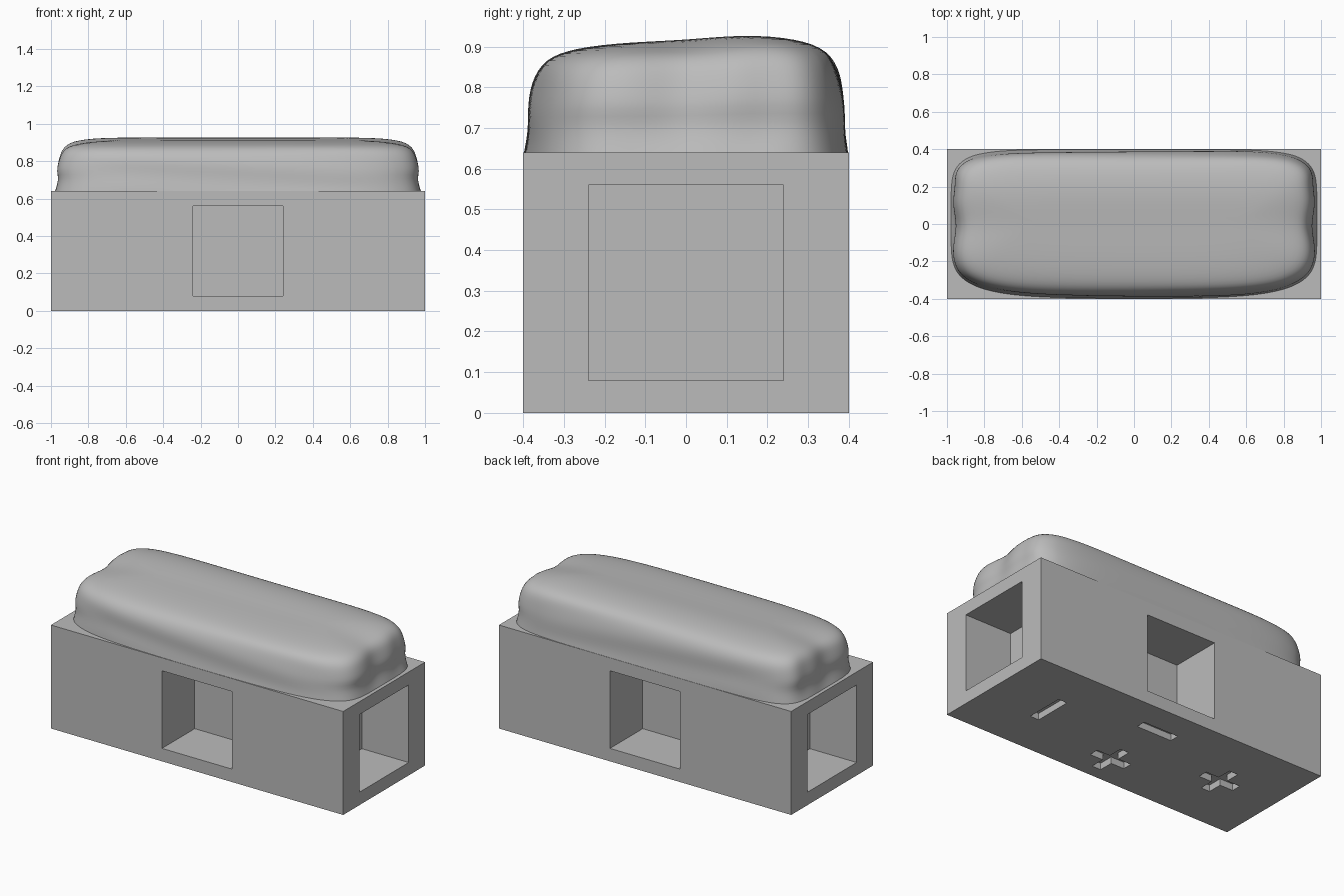
import bpy, bmesh, math

if "Cube" in bpy.data.objects:
    bpy.data.objects.remove(bpy.data.objects["Cube"])

grey = bpy.data.materials.new("plain grey")
grey.diffuse_color = (0.5, 0.5, 0.5, 1)
grey.use_nodes = True
grey.node_tree.nodes["Principled BSDF"].inputs["Base Color"].default_value = grey.diffuse_color


def new_object(name, bm):
    mesh = bpy.data.meshes.new(name)
    bmesh.ops.recalc_face_normals(bm, faces=bm.faces[:])
    bm.to_mesh(mesh)
    bm.free()
    mesh.materials.append(grey)
    ob = bpy.data.objects.new(name, mesh)
    bpy.context.collection.objects.link(ob)
    return ob


def box(name, lo, hi):
    bm = bmesh.new()
    bmesh.ops.create_cube(bm, size=1)
    for v in bm.verts:
        v.co = [(a + b) / 2 + c * (b - a) for a, b, c in zip(lo, hi, v.co)]
    return new_object(name, bm)


def cut(target, lo, hi):
    cutter = box("cutter", lo, hi)
    cutter.hide_render = True
    mod = target.modifiers.new("cut", 'BOOLEAN')
    mod.operation, mod.solver, mod.object = 'DIFFERENCE', 'EXACT', cutter
    bpy.context.view_layer.objects.active = target
    bpy.ops.object.modifier_apply(modifier=mod.name)
    bpy.data.objects.remove(cutter)


# Rectangular base block
base = box("base_block", (-1, -0.4, 0), (1, 0.4, 0.64))

# Square pockets, one in each of the four sides
for s in (-1, 1):
    ys, xs = sorted((s * 0.08, s * 0.45)), sorted((s * 0.68, s * 1.05))
    cut(base, (-0.24, ys[0], 0.08), (0.24, ys[1], 0.56))
    cut(base, (xs[0], -0.24, 0.08), (xs[1], 0.24, 0.56))

# Bars and crosses sunk into the underside
L, W, D = 0.12, 0.03, 0.04
for x, y, along_x, along_y in ((0.61, 0, 0, 1), (0, 0.2, 1, 0),
                               (0, -0.2, 1, 1), (-0.61, 0, 1, 1)):
    if along_x:
        cut(base, (x - L, y - W, -0.05), (x + L, y + W, D))
    if along_y:
        cut(base, (x - W, y - L, -0.05), (x + W, y + L, D))

# Soft loaf-shaped top: stacked rounded rings (end inset, side inset, height)
PROFILE = [(0, 0, 0), (0.008, 0.004, 0.12), (0.014, 0.008, 0.26), (0.004, 0.012, 0.40),
           (0.010, 0.016, 0.53), (0.020, 0.022, 0.66), (0.032, 0.033, 0.77),
           (0.055, 0.052, 0.86), (0.09, 0.085, 0.92), (0.15, 0.13, 0.96),
           (0.22, 0.19, 0.985), (0.30, 0.26, 0.998), (0.38, 0.33, 1), (0.45, 0.385, 1)]
NX, NY = 40, 20


def gauss(v, centre, width):
    return math.exp(-((v - centre) / width) ** 2)


def top_height(y):
    # the top rises gently from the front towards the back
    return 0.275 + 0.035 * y + 0.008 * gauss(y, 0.16, 0.14)


def loaf_point(u, v, ends, sides, f):
    n = 5 if v < 0 else 6.5
    k = (abs(u) ** n + abs(v) ** n) ** (-1 / n)
    x, y = u * k * (0.978 - ends), v * k * (0.398 - sides)
    if v < 0:
        y += 0.022 * (x / 0.98) ** 2 * abs(v)       # bowed front
    e = max(0, abs(x) - 0.6) / 0.38                 # dents in both ends
    rim = math.sin(math.pi * min(1, f)) ** 0.5 if 0 < f < 1 else 0
    dent = rim * (0.012 * gauss(y, 0.2, 0.06) + (0.012 + 0.022 * f) * gauss(y, -0.01, 0.09))
    x -= math.copysign(dent * e, x)
    y += 0.004 * math.sin(9 * f + 2.5 * x) * rim * (-v) * (1 - e)   # soft folds
    z = 0.64 + f * (top_height(y) - 0.012 * e * f * gauss(y, 0, 0.12))
    return x, max(-0.4, min(0.4, y)), z


square = [(-1 + 2 * i / NX, -1) for i in range(NX)]
square += [(1, -1 + 2 * i / NY) for i in range(NY)]
square += [(-u, -v) for u, v in square]

bm = bmesh.new()
rings = [[bm.verts.new(loaf_point(u, v, *p)) for u, v in square] for p in PROFILE]
N = len(square)
for a, b in zip(rings, rings[1:]):
    for i in range(N):
        j = (i + 1) % N
        bm.faces.new((a[i], a[j], b[j], b[i]))
# close the narrow strip left along the ridge
last = rings[-1]
for i in range(NX):
    j, k = 2 * NX + NY - i, 2 * NX + NY - i - 1
    bm.faces.new((last[i], last[i + 1], last[k], last[j]))
bm.faces.new(last[NX:NX + NY + 1])
bm.faces.new([last[i % N] for i in range(2 * NX + NY, N + 1)])
loaf = new_object("soft_top", bm)
loaf.data.shade_smooth()
sub = loaf.modifiers.new("smooth", 'SUBSURF')
sub.levels = sub.render_levels = 1
